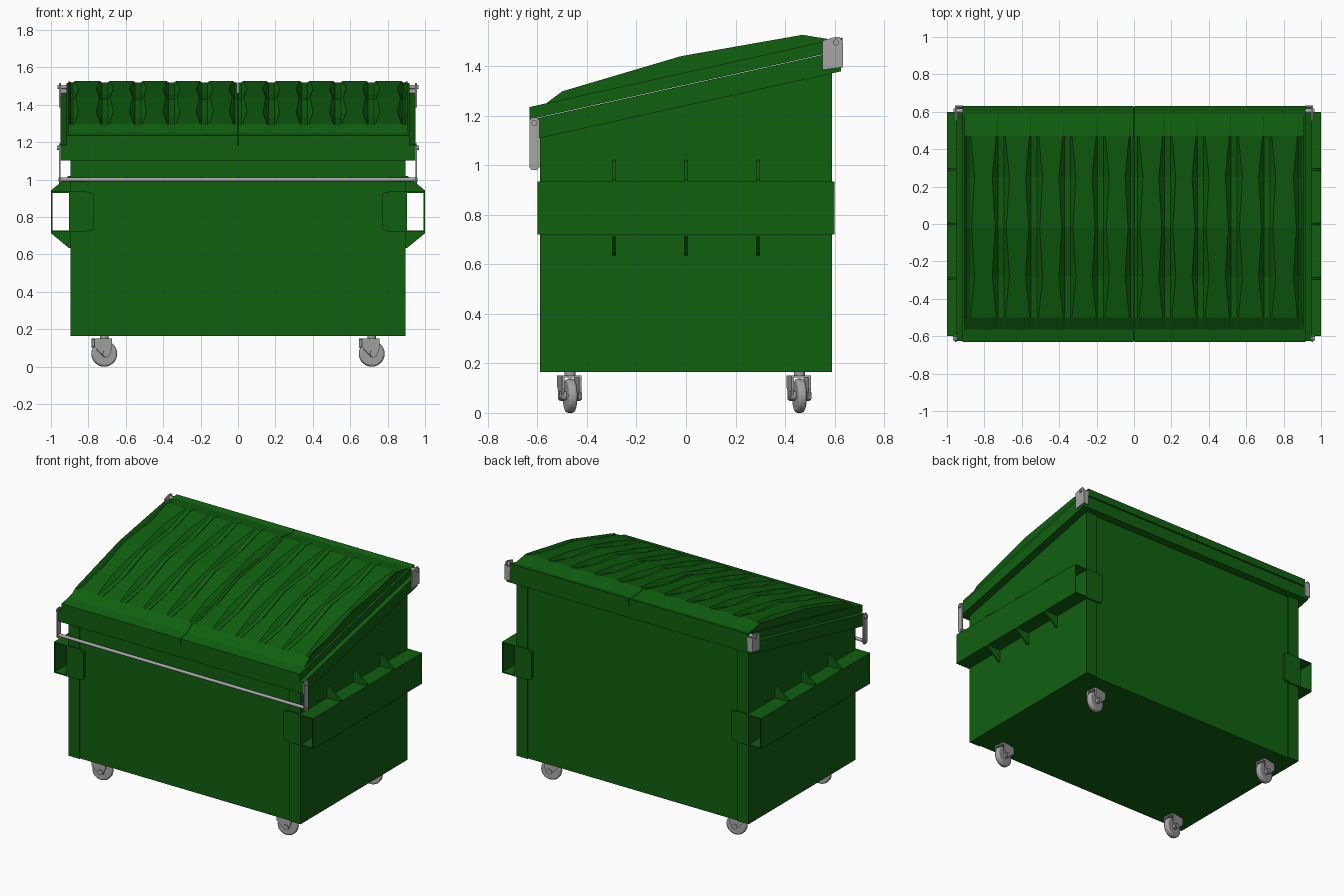
import bpy, bmesh, math
from mathutils import Matrix, Vector

if "Cube" in bpy.data.objects:
    bpy.data.objects.remove(bpy.data.objects["Cube"])


def material(name, col):
    m = bpy.data.materials.new(name)
    m.diffuse_color = (*col, 1)
    m.use_nodes = True
    m.node_tree.nodes["Principled BSDF"].inputs["Base Color"].default_value = m.diffuse_color
    return m


GREEN = material("green_paint", (0.005, 0.115, 0.005))
GREY = material("grey_metal", (0.38, 0.38, 0.38))


def finish(name, bm, mat, smooth=False):
    bmesh.ops.recalc_face_normals(bm, faces=bm.faces)
    me = bpy.data.meshes.new(name)
    bm.to_mesh(me)
    bm.free()
    me.materials.append(mat)
    ob = bpy.data.objects.new(name, me)
    bpy.context.collection.objects.link(ob)
    if smooth:
        bpy.ops.object.select_all(action='DESELECT')
        ob.select_set(True)
        bpy.context.view_layer.objects.active = ob
        bpy.ops.object.shade_smooth_by_angle(angle=math.radians(35))
    return ob


def prism(name, pts, lo, hi, axis, mat):
    """Extrude a profile: (y,z) points along x, or (x,z) points along y."""
    bm = bmesh.new()
    place = (lambda a, b, t: (t, a, b)) if axis == 'x' else (lambda a, b, t: (a, t, b))
    rings = [[bm.verts.new(place(a, b, t)) for a, b in pts] for t in (lo, hi)]
    n = len(pts)
    bm.faces.new(rings[0])
    bm.faces.new(rings[1])
    for i in range(n):
        j = (i + 1) % n
        bm.faces.new((rings[0][i], rings[0][j], rings[1][j], rings[1][i]))
    return finish(name, bm, mat)


def box(name, x0, x1, y0, y1, z0, z1, mat):
    return prism(name, [(y0, z0), (y1, z0), (y1, z1), (y0, z1)], x0, x1, 'x', mat)


def rod(name, centre, r, length, axis, mat, sides=16):
    bm = bmesh.new()
    bmesh.ops.create_cone(bm, cap_ends=True, segments=sides, radius1=r, radius2=r, depth=length)
    q = Vector((0, 0, 1)).rotation_difference(Vector(axis))
    bm.transform(Matrix.Translation(centre) @ q.to_matrix().to_4x4())
    return finish(name, bm, mat, True)


def mirror_x(ob):
    ob.modifiers.new("mirror", 'MIRROR')
    return ob


def lerp(table, y):
    for (y0, a), (y1, b) in zip(table, table[1:]):
        if y <= y1:
            return a + (b - a) * (y - y0) / (y1 - y0)
    return table[-1][1]


SLOPE = 0.222
slant = lambda y, z: z + (y + 0.63) * SLOPE     # sloping height, z given at the front


def slab(d, z0, z1):
    return [(-d, slant(-d, z0)), (d, slant(d, z0)), (d, slant(d, z1)), (-d, slant(-d, z1))]


def body_profile(d):
    return [(-d, 0.165), (d, 0.165), (d, slant(d, 1.12)), (-d, slant(-d, 1.12))]


# Hopper body, corner posts and rim
prism("body", body_profile(0.582), -0.82, 0.82, 'x', GREEN)
mirror_x(prism("corner_post", body_profile(0.59), 0.81, 0.895, 'x', GREEN))
prism("rim", slab(0.625, 1.10, 1.183), -0.948, 0.948, 'x', GREEN)

# Lid flanges (two halves with a thin split)
mirror_x(prism("lid_flange", slab(0.632, 1.185, 1.235), 0.0015, 0.918, 'x', GREEN))

# Lid domes: arched profile with tapering grooves
arch = [(-0.57, 1.245), (-0.5, 1.298), (-0.02, 1.44), (0.47, 1.526), (0.6, 1.505)]
depth = [(-0.57, 0), (-0.5, 0.005), (-0.28, 0.032), (-0.02, 0.012), (0.25, 0.032), (0.47, 0.006), (0.6, 0)]
bm = bmesh.new()
rows = []
for y, d in depth:
    w = 0.004 + 0.8 * d
    z = lerp(arch, y)
    low = slant(y, 1.22)
    cols = [(0.0015, low), (0.0015, z - d), (0.018, z - d), (0.018 + w, z)]
    for k in range(1, 5):
        c = 0.178 * k
        cols += [(c - 0.016 - w, z), (c - 0.016, z - d), (c + 0.016, z - d), (c + 0.016 + w, z)]
    cols += [(0.882 - w, z), (0.882, z - d), (0.892, z - d), (0.905, z), (0.905, low)]
    rows.append([bm.verts.new((x, y, zz)) for x, zz in cols])
for r0, r1 in zip(rows, rows[1:]):
    for i in range(len(r0) - 1):
        bm.faces.new((r0[i], r0[i + 1], r1[i + 1], r1[i]))
bm.faces.new(rows[0])
bm.faces.new(rows[-1])
mirror_x(finish("lid_dome", bm, GREEN))

# Fork sleeves on both sides
for part, x0, x1, z0, z1 in (("top", 0.895, 1, 0.927, 0.935), ("bottom", 0.895, 1, 0.72, 0.728),
                             ("outer", 0.992, 1, 0.728, 0.927), ("inner", 0.89, 0.904, 0.728, 0.927)):
    mirror_x(box("sleeve_" + part, x0, x1, -0.6, 0.6, z0, z1, GREEN))
for y in (-0.29, 0, 0.29):
    mirror_x(prism("upper_gusset", [(0.893, 0.934), (1, 0.934), (1, 0.942), (0.905, 1.02), (0.893, 1.02)],
                   y - 0.006, y + 0.006, 'y', GREEN))
    mirror_x(prism("lower_gusset", [(0.893, 0.721), (1, 0.721), (1, 0.713), (0.905, 0.635), (0.893, 0.635)],
                   y - 0.006, y + 0.006, 'y', GREEN))
wrap = [(0.9, 0.72), (0.81, 0.72), (0.805, 0.728), (0.78, 0.728), (0.77, 0.74),
        (0.77, 0.92), (0.78, 0.93), (0.805, 0.93), (0.81, 0.935), (0.9, 0.935)]
for s in (-1, 1):
    mirror_x(prism("sleeve_end_plate", wrap, s * 0.578, s * 0.6, 'y', GREEN))

# Front lock bar with its arms
rod("lock_bar", (0, -0.612, 1.0), 0.011, 1.92, (1, 0, 0), GREY)
mirror_x(prism("lock_arm", [(-0.632, 0.99), (-0.622, 0.98), (-0.602, 0.98), (-0.592, 0.99),
                            (-0.592, 1.18), (-0.602, 1.193), (-0.622, 1.193), (-0.632, 1.18)],
               0.949, 0.957, 'x', GREY))
mirror_x(rod("lock_arm_pin", (0.945, -0.612, 1.17), 0.012, 0.045, (1, 0, 0), GREY))

# Rear hinge brackets
mirror_x(prism("hinge_bracket", [(0.552, 1.385), (0.632, 1.395), (0.632, 1.5), (0.62, 1.517),
                                 (0.6, 1.517), (0.552, 1.503)], 0.947, 0.956, 'x', GREY))
mirror_x(box("hinge_back_plate", 0.915, 0.956, 0.626, 0.634, 1.395, 1.495, GREY))
mirror_x(rod("hinge_pin", (0.94, 0.605, 1.495), 0.012, 0.05, (1, 0, 0), GREY))

# Four swivel casters, all turned the same way
fork = [(-0.062, 0.15), (0.035, 0.15), (0.035, 0.1), (0.018, 0.055), (0.0, 0.048), (-0.018, 0.06), (-0.062, 0.105)]
for x in (-0.715, 0.715):
    for y in (-0.468, 0.458):
        parts = [rod("caster_wheel", (0, 0, 0.069), 0.069, 0.036, (0, 1, 0), GREY, 28),
                 rod("caster_hub", (0, 0, 0.069), 0.018, 0.092, (0, 1, 0), GREY),
                 rod("caster_stem", (0, 0, 0.158), 0.022, 0.03, (0, 0, 1), GREY),
                 box("caster_plate", -0.062, 0.035, -0.04, 0.04, 0.142, 0.151, GREY)]
        parts += [prism("caster_fork", fork, s * 0.03, s * 0.04, 'y', GREY) for s in (-1, 1)]
        bevel = parts[0].modifiers.new("tread_edge", 'BEVEL')
        bevel.width, bevel.segments, bevel.limit_method = 0.01, 2, 'ANGLE'
        for p in parts:
            p.matrix_world = Matrix.Translation((x, y, 0)) @ Matrix.Rotation(math.radians(12), 4, 'Z')
